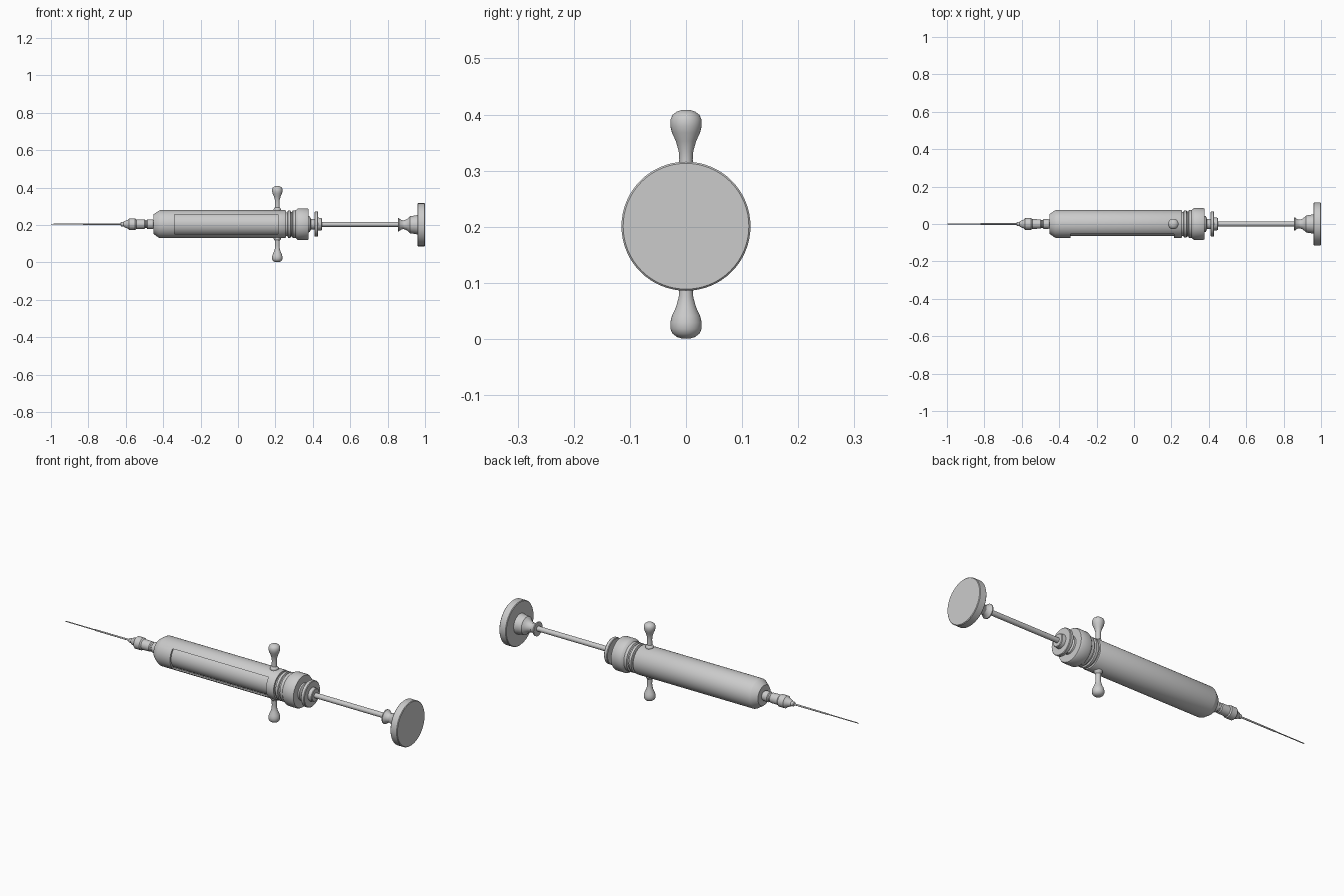
import bpy, bmesh, math
from mathutils import Vector, Matrix

if "Cube" in bpy.data.objects:
    bpy.data.objects.remove(bpy.data.objects["Cube"])

ZC = 0.204          # height of the syringe axis
X_AXIS = Matrix.Rotation(math.pi / 2, 4, 'Y')


def lathe(name, profile, origin, rot=X_AXIS, n=48, closed=False):
    """Revolve (distance along axis, radius) points; closed joins last ring to first."""
    bm = bmesh.new()
    rings = []
    for d, r in profile:
        rings.append([bm.verts.new((r * math.cos(2 * math.pi * i / n),
                                    r * math.sin(2 * math.pi * i / n), d)) for i in range(n)])
    pairs = list(zip(rings, rings[1:]))
    if closed:
        pairs.append((rings[-1], rings[0]))
    for a, b in pairs:
        for i in range(n):
            j = (i + 1) % n
            bm.faces.new((a[i], a[j], b[j], b[i]))
    if not closed:
        bm.faces.new(rings[0][::-1])
        bm.faces.new(rings[-1])
    bmesh.ops.recalc_face_normals(bm, faces=bm.faces)
    bm.transform(Matrix.Translation(Vector(origin)) @ rot)
    me = bpy.data.meshes.new(name)
    bm.to_mesh(me)
    bm.free()
    ob = bpy.data.objects.new(name, me)
    bpy.context.collection.objects.link(ob)
    smooth(ob)
    return ob


def smooth(ob):
    bpy.ops.object.select_all(action='DESELECT')
    ob.select_set(True)
    bpy.context.view_layer.objects.active = ob
    bpy.ops.object.shade_smooth_by_angle(angle=math.radians(30))


axis = (0, 0, ZC)

# Needle, stepped to a thicker shank
lathe("needle", [(-1, 0.0012), (-0.985, 0.0025), (-0.83, 0.0027), (-0.825, 0.004), (-0.61, 0.0045)], axis, n=16)

# Needle hub and its threaded neck
lathe("needle_hub", [(-0.628, 0.006), (-0.625, 0.011), (-0.612, 0.012), (-0.608, 0.016), (-0.588, 0.024),
                     (-0.582, 0.031), (-0.55, 0.031), (-0.544, 0.026), (-0.5, 0.025), (-0.495, 0.021),
                     (-0.488, 0.021), (-0.484, 0.026), (-0.458, 0.026), (-0.452, 0.022), (-0.43, 0.022)], axis)

# Barrel sleeve, hollow, with a window cut in the front
barrel = lathe("barrel", [(-0.452, 0.02), (-0.452, 0.052), (-0.444, 0.058), (-0.422, 0.073), (-0.415, 0.075),
                          (0.25, 0.075), (0.256, 0.072), (0.256, 0.02), (0.245, 0.02), (0.245, 0.066),
                          (-0.41, 0.066), (-0.44, 0.02)], axis, n=64, closed=True)
bpy.ops.mesh.primitive_cube_add(size=1, location=(-0.063, -0.075, ZC))
cutter = bpy.context.object
cutter.name = "window_cutter"
cutter.scale = (0.555, 0.1, 0.104)
cutter.hide_render = True
mod = barrel.modifiers.new("window", 'BOOLEAN')
mod.operation = 'DIFFERENCE'
mod.solver = 'EXACT'
mod.object = cutter
bpy.ops.object.select_all(action='DESELECT')
barrel.select_set(True)
bpy.context.view_layer.objects.active = barrel
bpy.ops.object.modifier_apply(modifier=mod.name)
bpy.data.objects.remove(cutter)
smooth(barrel)

# Glass tube seen through the window
lathe("glass_tube", [(-0.40, 0.063), (0.24, 0.063)], axis, n=64)

# Ribbed end cap
lathe("end_cap", [(0.25, 0.063), (0.264, 0.063), (0.267, 0.073), (0.28, 0.073), (0.283, 0.066), (0.289, 0.066),
                  (0.293, 0.074), (0.308, 0.074), (0.318, 0.083), (0.324, 0.085), (0.37, 0.085), (0.377, 0.081),
                  (0.377, 0.044), (0.384, 0.042), (0.39, 0.028), (0.412, 0.028)], axis)

# Flange and lock nut
lathe("flange", [(0.409, 0.03), (0.409, 0.064), (0.412, 0.067), (0.426, 0.067), (0.429, 0.064), (0.429, 0.035),
                 (0.446, 0.033), (0.449, 0.03), (0.449, 0.012)], axis)

# Plunger rod
lathe("plunger_rod", [(0.2, 0.013), (0.88, 0.013)], (0, 0, ZC - 0.001), n=24)

# Thumb rest with waisted neck
lathe("thumb_rest", [(0.855, 0.012), (0.855, 0.036), (0.86, 0.036), (0.872, 0.026), (0.884, 0.023), (0.9, 0.028),
                     (0.912, 0.037), (0.92, 0.046), (0.945, 0.049), (0.96, 0.052), (0.96, 0.112), (0.963, 0.115),
                     (0.997, 0.115), (1.0, 0.112)], (0, 0, 0.201), n=64)

# Finger grips above and below the barrel
grip = [(0.06, 0.02), (0.079, 0.02), (0.084, 0.017), (0.089, 0.013), (0.115, 0.012), (0.13, 0.013), (0.148, 0.018),
        (0.163, 0.025), (0.175, 0.028), (0.186, 0.028), (0.195, 0.024), (0.201, 0.016), (0.204, 0.006)]
for name, rot in (("upper_grip", Matrix.Identity(4)), ("lower_grip", Matrix.Rotation(math.pi, 4, 'X'))):
    lathe(name, grip, (0.21, 0, 0.2045), rot, n=32)
